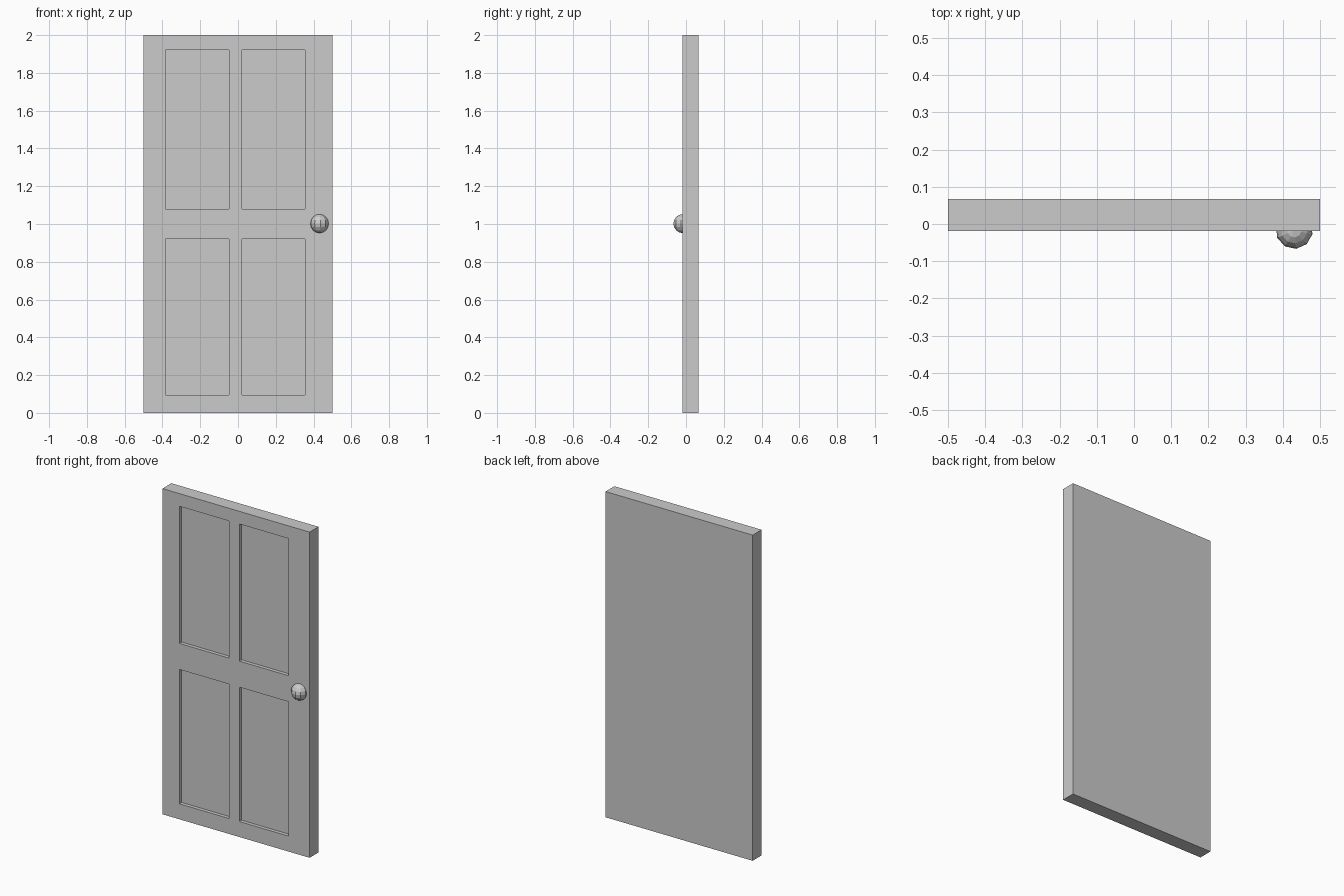
import bpy
from mathutils import Vector

if "Cube" in bpy.data.objects:
    bpy.data.objects.remove(bpy.data.objects["Cube"])


def box(name, lo, hi):
    lo, hi = Vector(lo), Vector(hi)
    bpy.ops.mesh.primitive_cube_add(size=1, location=(lo + hi) / 2)
    ob = bpy.context.object
    ob.name = name
    ob.scale = hi - lo
    bpy.ops.object.transform_apply(location=False, rotation=False, scale=True)
    return ob


FRONT, BACK, RECESS = -0.019, 0.067, 0.022

# Door slab
door = box("door_slab", (-0.5, FRONT, 0), (0.5, BACK, 2))

# Four recessed panels cut into the front face
for x0, x1 in ((-0.385, -0.047), (0.022, 0.356)):
    for z0, z1 in ((0.095, 0.92), (1.08, 1.922)):
        cutter = box("panel_cutter", (x0, FRONT - 0.1, z0), (x1, FRONT + RECESS, z1))
        cutter.hide_render = True
        mod = door.modifiers.new("panel", 'BOOLEAN')
        mod.operation = 'DIFFERENCE'
        mod.solver = 'EXACT'
        mod.object = cutter
        bpy.context.view_layer.objects.active = door
        bpy.ops.object.modifier_apply(modifier=mod.name)
        bpy.data.objects.remove(cutter)

# Low-poly round knob, half sunk into the door
bpy.ops.mesh.primitive_uv_sphere_add(segments=10, ring_count=8, radius=0.05,
                                     location=(0.431, -0.017, 1.002),
                                     rotation=(0, 0, 0.1))
bpy.context.object.name = "door_knob"
